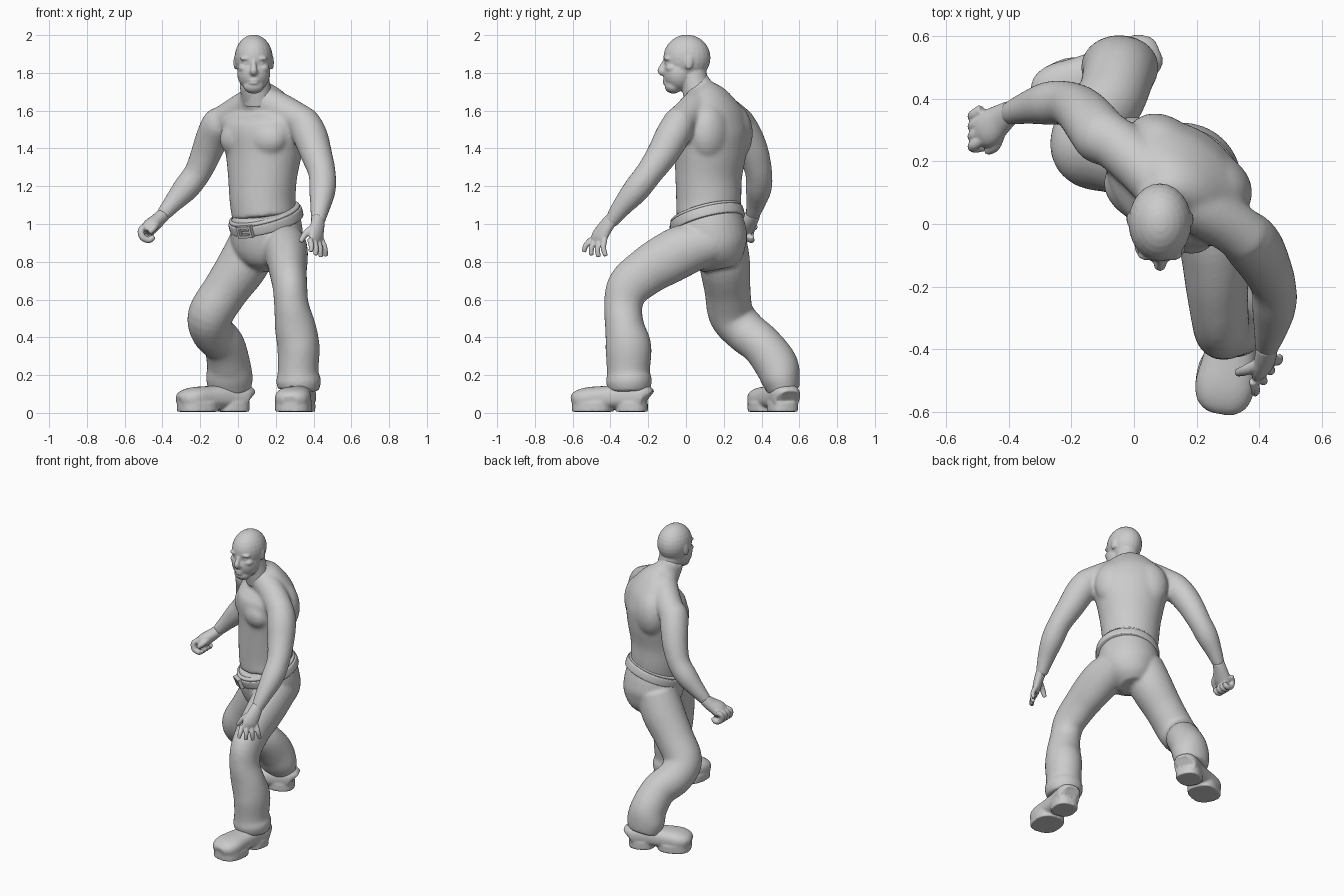
import bpy, bmesh, math
from mathutils import Vector, Matrix

if "Cube" in bpy.data.objects:
    bpy.data.objects.remove(bpy.data.objects["Cube"])

grey = bpy.data.materials.new("plain grey")
grey.use_nodes = True
COLOUR = (0.6, 0.6, 0.6, 1)
grey.diffuse_color = COLOUR
grey.node_tree.nodes["Principled BSDF"].inputs["Base Color"].default_value = COLOUR

X, Y, Z = Vector((1, 0, 0)), Vector((0, 1, 0)), Vector((0, 0, 1))
FWD = Vector((-.58, -.81, 0)).normalized()   # the way the twisted trunk faces
SIDE = Z.cross(FWD)                          # trunk's own left
CORE = Vector((.13, .12, 0))


def trunk(s, f, z):
    """Point given in the trunk's frame: left, forward, up."""
    return CORE + SIDE * s + FWD * f + Z * z


def spline(rows, steps=5):
    """Catmull-Rom through rows of any width."""
    pts = [Vector(r) for r in rows]
    pts = [pts[0] * 2 - pts[1]] + pts + [pts[-1] * 2 - pts[-2]]
    out = []
    for p, q, r, s in zip(pts, pts[1:], pts[2:], pts[3:]):
        for i in range(steps):
            t = i / steps
            out.append((q * 2 + (r - p) * t + (p * 2 - q * 5 + r * 4 - s) * t * t
                        + (q * 3 - p - r * 3 + s) * t ** 3) / 2)
    return out + [pts[-2]]


def tube(bm, rows, ref=X, n=24, square=1):
    """Closed loft; each row is x, y, z, half width along ref, half depth."""
    path = spline([tuple(r) if len(r) == 5 else (*r, r[3]) for r in rows])
    loops = []
    for i, p in enumerate(path):
        t = (path[min(i + 1, len(path) - 1)] - path[max(i - 1, 0)]).to_3d().normalized()
        u = (ref - t * ref.dot(t)).normalized()
        v = t.cross(u)
        loop = []
        for k in range(n):
            c, s = math.cos(k * math.tau / n), math.sin(k * math.tau / n)
            c, s = (math.copysign(abs(w) ** square, w) for w in (c, s))
            loop.append(bm.verts.new(p.to_3d() + u * c * p[3] + v * s * p[4]))
        loops.append(loop)
    for a, b in zip(loops, loops[1:]):
        for k in range(n):
            bm.faces.new((a[k], a[(k + 1) % n], b[(k + 1) % n], b[k]))
    bm.faces.new(loops[0][::-1])
    bm.faces.new(loops[-1])


def blob(bm, centre, radii, axis=X):
    """Ellipsoid whose local x follows a horizontal axis."""
    rot = Matrix.Rotation(math.atan2(axis.y, axis.x), 4, 'Z')
    bmesh.ops.create_uvsphere(bm, u_segments=24, v_segments=14, radius=1, matrix=Matrix.Translation(centre)
                              @ rot @ Matrix.Diagonal((*radii, 1)))


def finish(name, bm, voxel=0, smooth=0):
    bmesh.ops.recalc_face_normals(bm, faces=bm.faces)
    mesh = bpy.data.meshes.new(name)
    bm.to_mesh(mesh)
    bm.free()
    mesh.materials.append(grey)
    obj = bpy.data.objects.new(name, mesh)
    bpy.context.collection.objects.link(obj)
    if voxel:
        fuse = obj.modifiers.new("fuse", 'REMESH')
        fuse.mode, fuse.voxel_size, fuse.use_smooth_shade = 'VOXEL', voxel, True
        soft = obj.modifiers.new("soften", 'SMOOTH')
        soft.factor, soft.iterations = .5, smooth
    else:
        bpy.ops.object.select_all(action='DESELECT')
        obj.select_set(True)
        bpy.context.view_layer.objects.active = obj
        bpy.ops.object.shade_smooth_by_angle(angle=math.radians(40))


# Trunk with neck base, muscles and both arms
bm = bmesh.new()
tube(bm, [(*trunk(s, f, z), a, b) for s, f, z, a, b in (
    (.01, 0, 1.03, .17, .165), (0, 0, 1.13, .178, .17), (0, 0, 1.25, .19, .17),
    (0, -.01, 1.38, .215, .18), (0, -.01, 1.49, .24, .185), (0, -.01, 1.57, .235, .16),
    (0, .01, 1.64, .16, .12), (0, .06, 1.7, .085, .09), (0, .1, 1.77, .068, .075))], SIDE, 32)
for m in (1, -1):
    blob(bm, trunk(m * .085, .085, 1.45), (.12, .085, .1), SIDE)     # chest
    blob(bm, trunk(m * .1, -.08, 1.48), (.13, .1, .16), SIDE)        # shoulder blade
    tube(bm, [(*trunk(m * s, f, z), r) for s, f, z, r in (
        (.02, .03, 1.65, .085), (.12, .01, 1.61, .085), (.21, 0, 1.565, .085),
        (.29, 0, 1.525, .085))], Z)                                  # neck to shoulder slope
tube(bm, [(.33, -.02, 1.56, .07), (.355, -.04, 1.525, .088), (.385, -.075, 1.46, .092),
          (.415, -.125, 1.37, .084), (.445, -.195, 1.27, .073), (.447, -.265, 1.18, .071),
          (.435, -.34, 1.09, .054), (.42, -.405, 1.0, .036)])
tube(bm, [(-.07, .25, 1.565, .07), (-.1, .275, 1.53, .09), (-.135, .32, 1.46, .088),
          (-.17, .36, 1.37, .081), (-.215, .385, 1.27, .072), (-.275, .385, 1.19, .07),
          (-.345, .37, 1.11, .052), (-.405, .35, 1.04, .037)], Y)
finish("torso_and_arms", bm, .01, 16)

# Head with facial features, looking straight ahead
bm = bmesh.new()
MID = .083
blob(bm, (MID, .005, 1.88), (.101, .125, .122))
blob(bm, (MID, -.037, 1.8), (.088, .085, .098))
blob(bm, (MID, -.068, 1.73), (.055, .045, .04))                      # chin
tube(bm, [(.108, .075, 1.64, .082), (.098, .05, 1.73, .073), (.088, .035, 1.82, .07)])
tube(bm, [(MID, -.11, 1.865, .012), (MID, -.122, 1.84, .014), (MID, -.132, 1.812, .019),
          (MID, -.118, 1.797, .018)])                                # nose
for z, w in ((1.762, .032), (1.746, .029)):
    blob(bm, (MID, -.103, z), (w, .02, .01))                         # lips
for m in (1, -1):
    blob(bm, (MID + m * .037, -.097, 1.876), (.036, .02, .013))      # brow
    blob(bm, (MID + m * .037, -.095, 1.85), (.018, .014, .008))      # eye
    blob(bm, (MID + m * .018, -.112, 1.805), (.012, .014, .01))      # nostril
    blob(bm, (MID + m * .05, -.07, 1.825), (.032, .038, .025))       # cheek
    blob(bm, (MID + m * .098, .015, 1.855), (.009, .022, .038))      # ear
finish("head", bm, .006, 4)

# Left hand: open, fingers hanging and spread
bm = bmesh.new()
tube(bm, [(.425, -.39, 1.03, .037, .033), (.42, -.425, .985, .044, .03),
          (.413, -.457, .935, .05, .026), (.41, -.467, .9, .045, .019)], Vector((.6, .8, 0)))
for i in range(4):
    k = i / 3
    root = Vector((.38 + .06 * k, -.5 + .07 * k, .92))
    tip = Vector((.385 + .08 * k, -.54 + .115 * k, .853 - .028 * math.sin(k * 2.2)))
    bend = root.lerp(tip, .5) + Vector((.006, -.01, 0))
    tube(bm, [(*root, .015), (*bend, .015), (*tip, .012)], n=10)
tube(bm, [(.4, -.445, .985, .019), (.36, -.465, .95, .018), (.33, -.475, .905, .013)], n=10)
finish("left_hand", bm, .005, 2)

# Right hand: loosely closed fist
bm = bmesh.new()
tube(bm, [(-.39, .36, 1.055, .036), (-.425, .335, 1.02, .048, .038),
          (-.465, .305, .985, .06, .042), (-.49, .29, .955, .05, .035)], Y)
for i in range(4):
    y = .25 + .032 * i
    tube(bm, [(-.485, y + .02, .99, .018), (-.513, y, .968, .018), (-.505, y - .005, .93, .018),
              (-.47, y, .915, .017), (-.445, y, .935, .014)], Y, 10)
tube(bm, [(-.425, .3, 1.01, .02), (-.445, .25, .98, .019), (-.47, .232, .955, .014)], n=10)
finish("right_hand", bm, .005, 2)

# Trousers: hips, forward left leg and bent right leg
bm = bmesh.new()
tube(bm, [(.145, .115, 1.05, .18), (.15, .125, .97, .192, .19), (.155, .145, .88, .185, .185),
          (.155, .165, .81, .14, .15), (.155, .175, .76, .08, .09)], SIDE, 32)
tube(bm, [(.23, .13, .9, .115), (.25, -.0, .865, .118, .135), (.26, -.1, .815, .11, .136),
          (.265, -.2, .755, .1, .127), (.275, -.3, .67, .092, .118), (.283, -.332, .57, .092, .102),
          (.302, -.325, .46, .108, .104), (.32, -.305, .35, .112, .122), (.318, -.305, .22, .108, .114),
          (.32, -.302, .17, .12, .122), (.317, -.3, .12, .108, .112)])
tube(bm, [(.09, .19, .92, .13), (.03, .205, .79, .135), (-.065, .22, .65, .122),
          (-.145, .24, .52, .12), (-.135, .315, .43, .114), (-.075, .4, .36, .11),
          (-.05, .475, .26, .115), (-.045, .502, .18, .124, .104), (-.04, .52, .11, .108, .082)])
finish("trousers", bm, .01, 8)

# Slanted belt, raised rim and buckle
UP = Vector((-.256, -.254, 1)).normalized()
WAIST = Vector((.147, .112, 1.026))
bm = bmesh.new()
for low, high, r in ((-.03, .022, .199), (.02, .04, .191)):
    tube(bm, [(*(WAIST + UP * h), a, a) for h, a in (
        (low, r - .012), (low + .004, r), (high - .004, r), (high, r - .012))], SIDE, 40)
finish("belt", bm)

bm = bmesh.new()
out = (FWD - UP * FWD.dot(UP)).normalized()
across = UP.cross(out).normalized()
spot = WAIST + out * .203
frame = Matrix((across, out, UP)).transposed().to_4x4()
for s, h, w, t in ((0, .025, .09, .014), (0, -.025, .09, .014), (.038, 0, .014, .064),
                   (-.038, 0, .014, .064), (.01, 0, .05, .012)):
    bmesh.ops.create_cube(bm, size=1, matrix=Matrix.Translation(spot + across * s + UP * h)
                          @ frame @ Matrix.Diagonal((w, .026, t, 1)))
finish("buckle", bm)


# Boots: rounded upper, ankle, sole pad and heel block fused together
def boot(name, heel, toe):
    heel, toe = Vector(heel), Vector(toe)
    length = (toe - heel).length
    along = (toe - heel).normalized()
    wide = Z.cross(along)
    bm = bmesh.new()
    tube(bm, [(*(heel + along * length * d + Z * z), a, b) for d, z, a, b in (
        (.01, .07, .045, .045), (.06, .08, .075, .065), (.3, .08, .076, .065), (.55, .075, .084, .062),
        (.78, .07, .095, .06), (.92, .062, .08, .05), (.99, .055, .045, .03))], wide, 24, .8)
    tube(bm, [(*(heel + along * .11 + Z * z), .07, .085) for z in (.07, .13, .2)], wide)
    for start, end, half in ((.01, .42, .078), (.46, .99, .096)):
        mid = heel + along * length * (start + end) / 2
        tube(bm, [(*(mid + Z * z), half, length * (end - start) / 2) for z in (0, .02, .05)],
             wide, 28, .8)
    finish(name, bm, .007, 5)


boot("left_boot", (.345, -.2, .006), (.275, -.605, .006))
boot("right_boot", (.055, .545, .006), (-.315, .385, .006))
